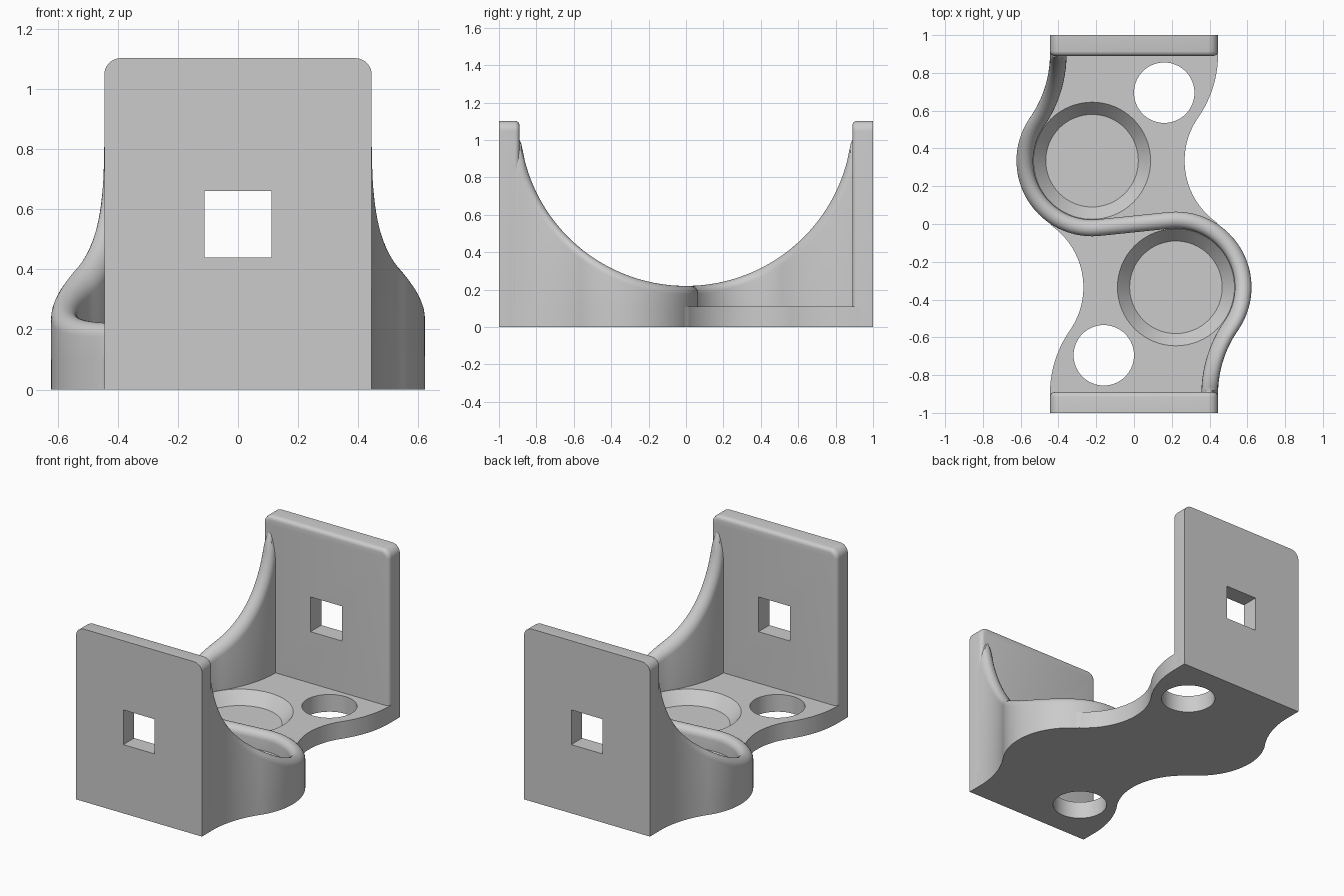
import bpy, bmesh
from math import sin, cos, atan2, acos, hypot, pi, sqrt
from mathutils import Matrix

cube = bpy.data.objects.get("Cube")
if cube:
    bpy.data.objects.remove(cube, do_unlink=True)

grey = bpy.data.materials.new("plain grey")
grey.use_nodes = True
grey.diffuse_color = (0.6, 0.6, 0.6, 1)
grey.node_tree.nodes["Principled BSDF"].inputs["Base Color"].default_value = (0.6, 0.6, 0.6, 1)

HALF = 0.445            # half width of the bracket
THICK = 0.11            # base and end plate thickness
HEIGHT = 1.103
CX, CY, R = -0.222, 0.335, 0.4     # rounded lobe
EMBED = 0.93            # how far base and wall run into the plates
FLARE_Y, FLARE_R = 0.9, 0.59       # flare that meets the plate
FLARE_X = -HALF - FLARE_R
WALL = 0.044            # half thickness of the wall
TURN = Matrix.Rotation(pi, 4, 'Z')


def finish(name, bm):
    bmesh.ops.recalc_face_normals(bm, faces=bm.faces)
    mesh = bpy.data.meshes.new(name)
    bm.to_mesh(mesh)
    bm.free()
    mesh.materials.append(grey)
    obj = bpy.data.objects.new(name, mesh)
    bpy.context.collection.objects.link(obj)
    return obj


def extrude(bm, points, vec):
    face = bm.faces.new([bm.verts.new(p) for p in points])
    new = bmesh.ops.extrude_face_region(bm, geom=[face])["geom"]
    bmesh.ops.translate(bm, vec=vec, verts=[v for v in new if isinstance(v, bmesh.types.BMVert)])


def activate(obj):
    bpy.ops.object.select_all(action='DESELECT')
    obj.select_set(True)
    bpy.context.view_layer.objects.active = obj


def cut(obj, cutter):
    cutter.hide_render = True
    mod = obj.modifiers.new("cut", 'BOOLEAN')
    mod.operation, mod.solver, mod.object = 'DIFFERENCE', 'EXACT', cutter
    activate(obj)
    bpy.ops.object.modifier_apply(modifier=mod.name)
    bpy.data.objects.remove(cutter, do_unlink=True)


def smooth(obj):
    activate(obj)
    bpy.ops.object.shade_smooth_by_angle(angle=pi / 6)


def arc(x, y, r, a, b, n):
    return [(x + r * cos(a + (b - a) * i / n), y + r * sin(a + (b - a) * i / n)) for i in range(n + 1)]


def side_curve(inset, end):
    """Flare and lobe from the back plate round to the angle end."""
    lean = atan2(CY - FLARE_Y, CX - FLARE_X)
    flare = arc(FLARE_X, FLARE_Y, FLARE_R + inset, 0, lean, 20)
    lobe = arc(CX, CY, R - inset, pi + lean, end, 48)
    return [(-HALF + inset, EMBED)] + flare + lobe[1:]


def round_cutter(x, y, z0, r0, z1, r1):
    bm = bmesh.new()
    bmesh.ops.create_cone(bm, cap_ends=True, segments=64, radius1=r0, radius2=r1, depth=z1 - z0,
                          matrix=Matrix.Translation((x, y, (z0 + z1) / 2)))
    return finish("cutter", bm)


# Base: S-shaped slab, two shallow tapered seats, two through holes
half = side_curve(0, atan2(-CY, -HALF - CX) + 2 * pi)
left = half + [(-2 * HALF - x, -y) for x, y in reversed(half[:-1])]
outline = left + [(-x, -y) for x, y in left]
bm = bmesh.new()
extrude(bm, [(x, y, 0) for x, y in outline], (0, 0, THICK))
base = finish("base", bm)
for s in (1, -1):
    cut(base, round_cutter(s * CX, s * CY, 0.035, 0.245, 0.12, 0.3187))
    cut(base, round_cutter(s * 0.16, s * 0.695, -0.1, 0.16, 0.3, 0.16))
smooth(base)

# Wall: S-shaped ribbon with a rounded top that dips in a circular sweep
r = R - WALL
tangent = atan2(-CY, -CX) - acos(r / hypot(CX, CY)) + 2 * pi
half = side_curve(WALL, tangent)
(ax, ay) = half[-1]
middle = [(ax * t / 8, ay * t / 8) for t in range(7, -8, -1)]
path = half + middle + [(-x, -y) for x, y in reversed(half)]


def sweep_height(y, drop):
    y = min(abs(y), 0.885)
    return 1.11 - sqrt((0.89 + drop) ** 2 - y * y)


bm = bmesh.new()
rings = []
for i, (x, y) in enumerate(path):
    x0, y0 = path[max(i - 1, 0)]
    x1, y1 = path[min(i + 1, len(path) - 1)]
    length = hypot(x1 - x0, y1 - y0)
    nx, ny = (y1 - y0) / length, (x0 - x1) / length
    ring = []
    for k in range(13):
        a = pi * k / 12
        u = WALL * cos(a)
        px, py = x + nx * u, y + ny * u
        ring.append((px, py, sweep_height(py, WALL * (1 - sin(a)))))
    ring = [(*ring[0][:2], 0.1)] + ring + [(*ring[-1][:2], 0.1)]
    rings.append([bm.verts.new(p) for p in ring])
for a, b in zip(rings, rings[1:]):
    for k in range(len(a)):
        j = (k + 1) % len(a)
        bm.faces.new((a[k], a[j], b[j], b[k]))
bm.faces.new(rings[0])
bm.faces.new(rings[-1])
smooth(finish("wall", bm))

# End plates: rounded top corners, softened inner edge, square window
for name, turn in (("back_plate", Matrix.Identity(4)), ("front_plate", TURN)):
    c = 0.055
    top = arc(HALF - c, HEIGHT - c, c, 0, pi / 2, 10) + arc(c - HALF, HEIGHT - c, c, pi / 2, pi, 10)
    profile = [(-HALF, 0), (HALF, 0)] + top
    inner = 1 - THICK
    bm = bmesh.new()
    extrude(bm, [(x, inner, z) for x, z in profile], (0, THICK, 0))
    bmesh.ops.recalc_face_normals(bm, faces=bm.faces)
    edges = [e for e in bm.edges if all(abs(v.co.y - inner) < 0.001 for v in e.verts)
             and max(v.co.z for v in e.verts) > 0.01]
    bmesh.ops.bevel(bm, geom=edges, offset=0.025, segments=4, profile=0.5, affect='EDGES')
    bm.transform(turn)
    plate = finish(name, bm)
    bm = bmesh.new()
    bmesh.ops.create_cube(bm, size=0.222, matrix=turn @ Matrix.Translation((0, 0.95, 0.55)))
    cut(plate, finish("cutter", bm))
    smooth(plate)
